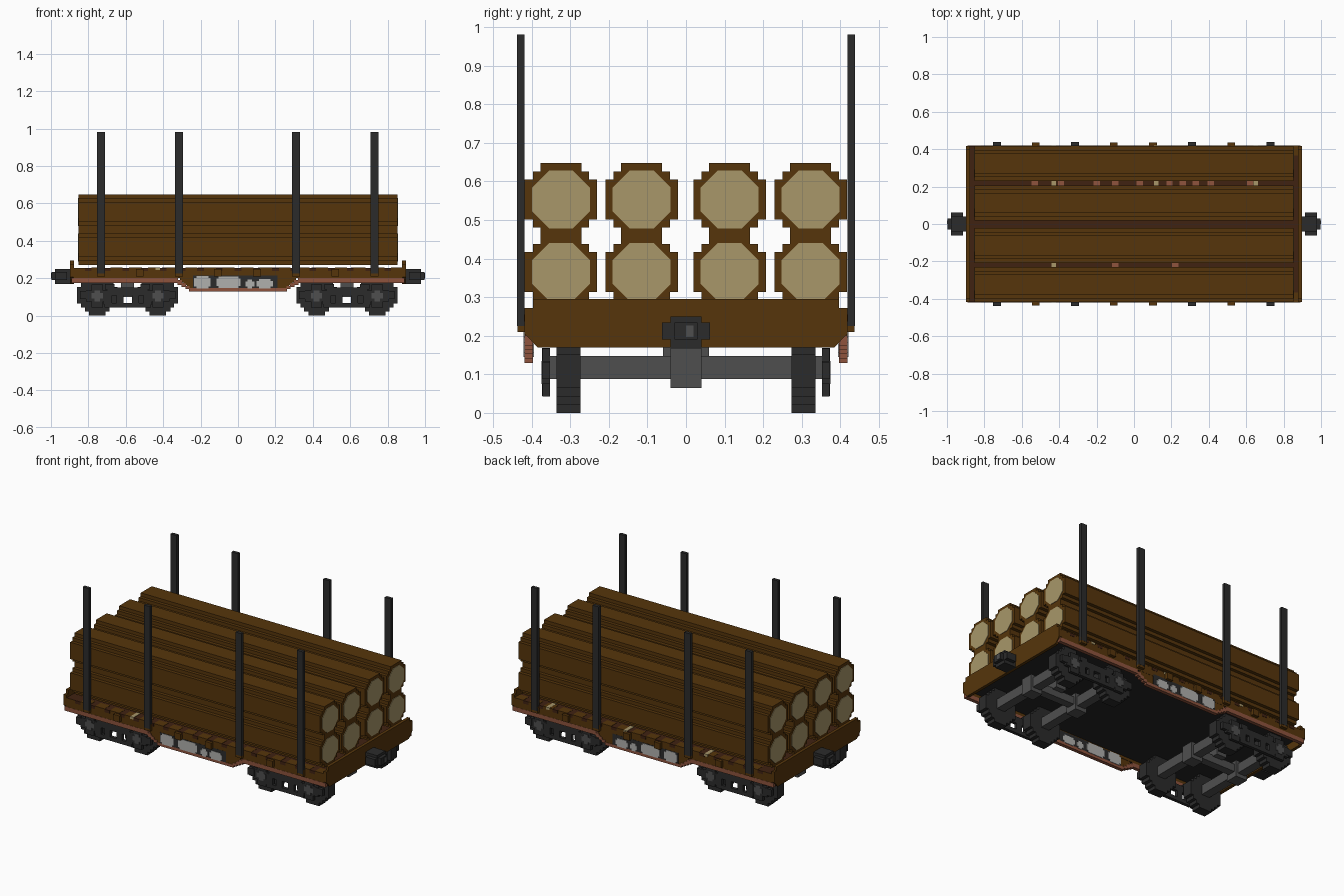
import bpy, bmesh, math

cube = bpy.data.objects.get("Cube")
if cube:
    bpy.data.objects.remove(cube, do_unlink=True)


def material(name, rgb):
    """Flat material from an sRGB colour, stored as linear values."""
    lin = [(c / 255 / 12.92) if c < 11 else ((c / 255 + 0.055) / 1.055) ** 2.4 for c in rgb]
    m = bpy.data.materials.new(name)
    m.use_nodes = True
    m.diffuse_color = (*lin, 1)
    bsdf = m.node_tree.nodes["Principled BSDF"]
    bsdf.inputs["Base Color"].default_value = (*lin, 1)
    bsdf.inputs["Roughness"].default_value = 0.9
    return m


BARK = material("bark brown", (86, 53, 11))
WOOD = material("cut wood", (168, 151, 106))
IRON = material("dark iron", (43, 43, 43))
STEEL = material("grey steel", (79, 79, 79))
RUST = material("rust red", (142, 84, 61))
PLANK = material("dark plank", (64, 34, 17))
PAINT = material("pale paint", (176, 176, 174))
UNDER = material("underside black", (37, 37, 37))


def prism(name, pts, axis, a, b, *mats):
    """Extrude a 2D outline along an axis from a to b."""
    def place(p, t):
        return {"x": (t, p[0], p[1]), "y": (p[0], t, p[1]), "z": (p[0], p[1], t)}[axis]
    bm = bmesh.new()
    ends = [[bm.verts.new(place(p, t)) for p in pts] for t in (a, b)]
    for ring in ends:
        bm.faces.new(ring)
    n = len(pts)
    for i in range(n):
        j = (i + 1) % n
        bm.faces.new((ends[0][i], ends[0][j], ends[1][j], ends[1][i]))
    bmesh.ops.recalc_face_normals(bm, faces=bm.faces)
    me = bpy.data.meshes.new(name)
    bm.to_mesh(me)
    bm.free()
    for m in mats:
        me.materials.append(m)
    ob = bpy.data.objects.new(name, me)
    bpy.context.collection.objects.link(ob)
    return ob


def box(name, x0, x1, y0, y1, z0, z1, mat):
    return prism(name, [(x0, y0), (x1, y0), (x1, y1), (x0, y1)], "z", z0, z1, mat)


def stepped(cu, cv, steps):
    """Blocky round outline: steps are (half width, height), topmost first."""
    q = []
    for i, (w, h) in enumerate(steps):
        if i:
            q.append((steps[i - 1][0], h))
        q.append((w, h))
    q = q[::-1]                                   # right side up to the top
    half = q + [(-u, v) for u, v in q[::-1]]
    return [(cu + u, cv + v) for u, v in half + [(-u, -v) for u, v in half]]


def octagon(cu, cv, apothem):
    r = apothem / math.cos(math.pi / 8)
    return [(cu + r * math.cos((k + 0.5) * math.pi / 4),
             cv + r * math.sin((k + 0.5) * math.pi / 4)) for k in range(8)]


# Logs, two layers of four, with pale cut ends
LOG = [(.053, .094), (.073, .073), (.094, .052)]
for z in (.365, .553):
    for y in (-.324, -.115, .113, .323):
        prism("log", stepped(y, z, LOG), "x", -.853, .853, BARK)
        for s in (-1, 1):
            prism("log_end", octagon(y, z, .075), "x", s * .852, s * .856, WOOD)

# Deck: planked top, brown skirts, black raised underside
deck = prism("deck", [(-.418, .2), (-.397, .2), (-.397, .218), (.397, .218), (.397, .2),
                      (.418, .2), (.418, .255), (-.418, .255)], "x", -.88, .88,
             BARK, PLANK, UNDER)
for p in deck.data.polygons:
    p.material_index = 1 if p.normal.z > .5 else 2 if p.normal.z < -.5 else 0

# End boards with clipped lower corners
for s in (-1, 1):
    prism("end_board", [(-.385, .17), (.385, .17), (.418, .205), (.418, .272), (.397, .272),
                        (.397, .295), (-.397, .295), (-.397, .272), (-.418, .272),
                        (-.418, .205)], "x", s * .878, s * .897, BARK)

# Sides: stepped rust sill, dark panel, paint patches, plank ends, stakes
DROP = [(-.89, .174), (-.324, .174), (-.324, .163), (-.303, .163), (-.303, .152),
        (-.282, .152), (-.282, .141), (-.261, .141), (-.261, .129)]
lower = DROP + [(-x, z) for x, z in DROP[::-1]]
upper = [(x * .99 if abs(x) < .5 else x, z + (.026 if abs(x) > .3 else .018)) for x, z in lower]
FILL = [(-.31, .19), (-.255, .145), (.255, .145), (.31, .19), (.31, .205), (-.31, .205)]
PATCHES = [(-.19, .178, .044, .033), (-.05, .178, .064, .032),
           (.063, .169, .024, .024), (.143, .17, .043, .025)]
STAKES = (-.732, -.315, .31, .73)
POCKETS = (-.525, -.108, .102, .52)
for s in (-1, 1):
    prism("side_sill", lower + upper[::-1], "y", s * .397, s * .419, RUST)
    prism("side_infill", FILL, "y", s * .399, s * .417, BARK)
    box("side_panel", -.24, .21, s * .397, s * .4187, .146, .214, IRON)
    for x, z, w, h in PATCHES:
        prism("paint_patch", stepped(x, z, [(w - .011, h), (w, h - .011)]),
              "y", s * .394, s * .421, PAINT)
    for i in range(17):
        x = -.8 + i * .1
        box("plank_end", x - .018, x + .018, s * .4175, s * .4195, .237, .2553, PLANK)
        box("edge_board", x + .018, x + .082, s * .365, s * .4185, .25, .2565, BARK)
    for x in STAKES:
        box("stake", x - .021, x + .021, s * .418, s * .438, .225, .981, IRON)
    for x in STAKES + POCKETS:
        box("stake_pocket", x - .021, x + .021, s * .417, s * .437, .21, .25, BARK)

# Loose chips and pale boards lying on the deck
for s, rust_x, wood_x in ((1, (-.53, -.39, -.2, -.1, .03, .19, .26, .33, .41, .62),
                           (-.43, .12, .65)),
                          (-1, (-.1, .22), (-.43,))):
    for x in rust_x:
        box("wood_chip", x - .017, x + .017, s * .2, s * .24, .254, .258, RUST)
    for x in wood_x:
        box("pale_board", x - .012, x + .012, s * .2, s * .4197, .243, .2575, WOOD)

# Couplers
for s in (-1, 1):
    box("coupler_body", s * .895, s * .978, -.04, .04, .17, .25, IRON)
    box("coupler_head", s * .915, s * .978, -.062, .062, .19, .234, IRON)
    box("coupler_jaw", s * .97, s * .998, -.03, .03, .19, .234, IRON)
    box("coupler_pin", s * .995, s * 1.0, 0, .02, .197, .227, STEEL)

# Trucks
WHEEL = [(.044, .108), (.066, .087), (.087, .066), (.108, .044)]
HUB = [(.03, .062), (.062, .03)]
for cx in (-.59, .582):
    for dx in (-.162, .162):
        x = cx + dx
        box("axle", x - .028, x + .028, -.357, .357, .088, .148, STEEL)
        box("axle_housing", x - .04, x + .04, -.04, .04, .065, .168, STEEL)
        for s in (-1, 1):
            prism("wheel", stepped(x, .108, WHEEL), "y", s * .273, s * .335, IRON)
            prism("axle_box", stepped(x, .105, HUB), "y", s * .353, s * .372, IRON)
            prism("axle_cap", stepped(x, .105, [(.015, .03), (.03, .015)]), "y",
                  s * .37, s * .375, STEEL)
    box("truck_spine", cx - .16, cx + .16, -.025, .025, .1, .148, STEEL)
    box("truck_pivot", cx - .035, cx + .035, -.06, .06, .14, .22, STEEL)
    for s in (-1, 1):
        y0, y1 = s * .353, s * .373
        box("frame_top", cx - .11, cx + .11, y0, y1, .108, .15, IRON)
        box("frame_bottom", cx - .125, cx + .125, y0, y1, .044, .068, IRON)
        for d in (-1, 1):
            box("frame_post", cx + d * .022, cx + d * .06, y0, y1, .06, .115, IRON)
            box("frame_arm", cx + d * .21, cx + d * .255, y0, y1, .088, .13, IRON)
            box("frame_brace", cx + d * .085, cx + d * .13, y0, y1, .06, .13, IRON)
            box("frame_lug", cx + d * .07, cx + d * .12, y0, y1, .14, .168, IRON)
